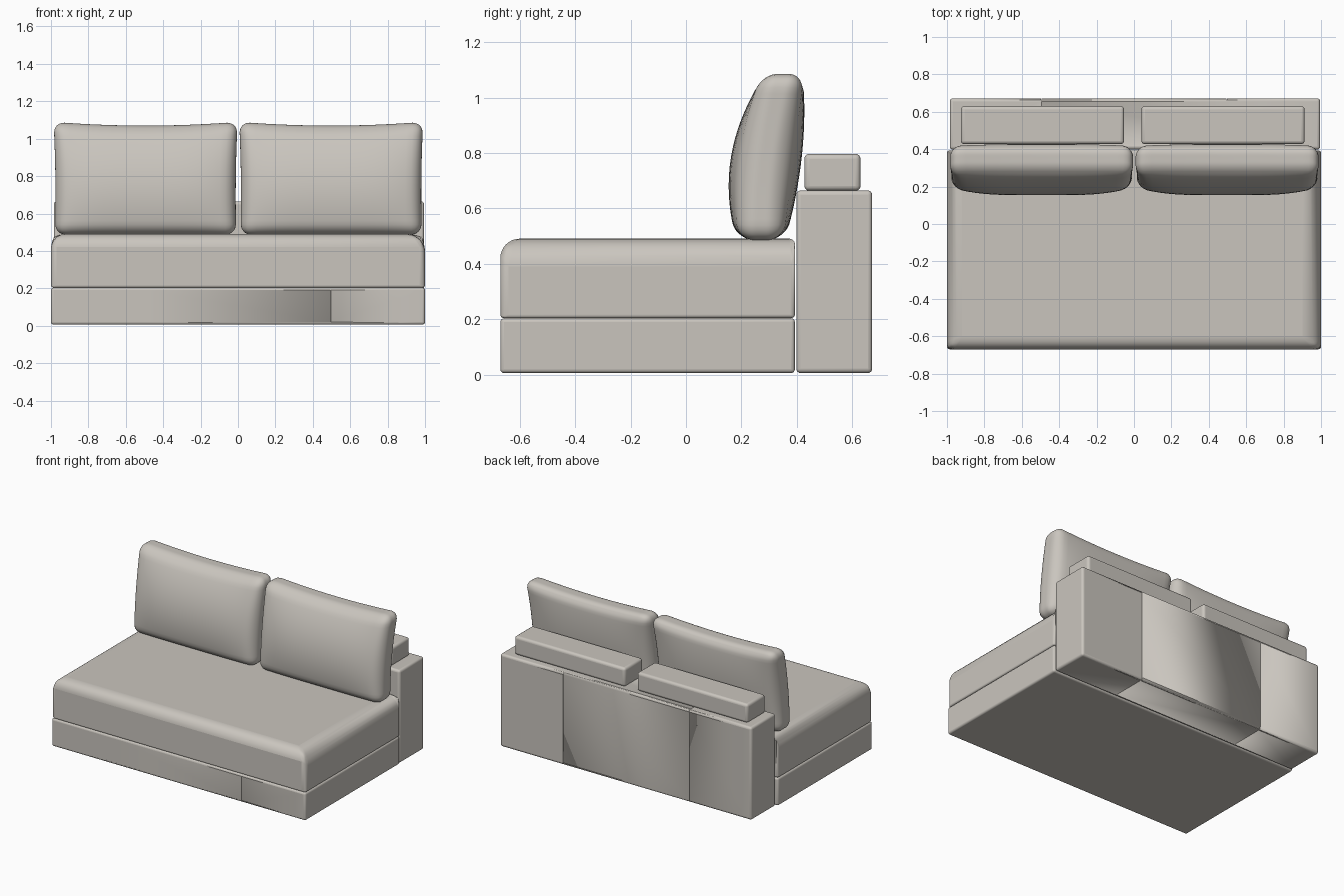
import bpy, bmesh, math
from mathutils import Vector

default = bpy.data.objects.get("Cube")
if default:
    bpy.data.objects.remove(default, do_unlink=True)

# One upholstery colour
fabric = bpy.data.materials.new("warm grey fabric")
fabric.use_nodes = True
COLOUR = (0.59, 0.56, 0.515, 1)
fabric.diffuse_color = COLOUR
fabric.node_tree.nodes["Principled BSDF"].inputs["Base Color"].default_value = COLOUR


def finish(name, bm):
    mesh = bpy.data.meshes.new(name)
    bm.to_mesh(mesh)
    bm.free()
    mesh.materials.append(fabric)
    obj = bpy.data.objects.new(name, mesh)
    bpy.context.collection.objects.link(obj)
    return obj


def smooth(obj, degrees=35):
    bpy.ops.object.select_all(action="DESELECT")
    obj.select_set(True)
    bpy.context.view_layer.objects.active = obj
    bpy.ops.object.shade_smooth_by_angle(angle=math.radians(degrees))


def block(name, low, high, radius, weight=lambda d: 1.0, segments=4):
    """Box with rounded edges; weight(d) scales the radius, d points to the edge."""
    low, high = Vector(low), Vector(high)
    centre, size = (low + high) / 2, high - low
    bm = bmesh.new()
    bmesh.ops.create_cube(bm, size=2)
    layer = bm.edges.layers.float.new("bevel_weight_edge")
    for e in bm.edges:
        e[layer] = weight((e.verts[0].co + e.verts[1].co) / 2)
    for v in bm.verts:
        v.co = Vector(c + p * s / 2 for c, p, s in zip(centre, v.co, size))
    obj = finish(name, bm)
    mod = obj.modifiers.new("rounded edges", "BEVEL")
    mod.limit_method = "WEIGHT"
    mod.width = radius
    mod.segments = segments
    smooth(obj)
    return obj


def seam(target, name, low, high):
    """Narrow groove cut where two panels meet."""
    cutter = block(name, low, high, 0.0)
    cutter.modifiers.clear()
    cutter.hide_render = True
    cutter.hide_set(True)
    mod = target.modifiers.new(name, "BOOLEAN")
    mod.operation = "DIFFERENCE"
    mod.solver = "EXACT"
    mod.object = cutter


def pillow(name, x_mid):
    """Soft leaning cushion: rounded slab, swollen in the middle, bent backwards."""
    half = Vector((0.492, 0.08, 0.302))
    r = 0.06
    bm = bmesh.new()
    bmesh.ops.create_cube(bm, size=2)
    bmesh.ops.subdivide_edges(bm, edges=bm.edges[:], cuts=25, use_grid_fill=True)
    for v in bm.verts:
        p = Vector(math.sin(c * math.pi / 2) * h for c, h in zip(v.co, half))
        core = Vector(max(r - h, min(h - r, c)) for c, h in zip(p, half))
        p = core + (p - core).normalized() * r
        u, w = p.x / half.x, p.z / half.z
        t = (w + 1) / 2
        # swell
        p.y *= 1 + 0.6 * (1 - u ** 4) * max(0, 1 - (w + 0.08) ** 2)
        # lean
        p.y += 0.27 + 0.08 * t * t
        # sagging top and pinched sides
        p.z -= 0.02 * (1 - u * u) * t ** 3
        p.x *= 1 - 0.015 * (1 - t) - 0.012 * (1 - w * w)
        v.co = p + Vector((x_mid, 0, 0.788))
    smooth(finish(name, bm), 60)


# Base and seat
base = block("base", (-1, -0.67, 0.006), (1, 0.393, 0.204), 0.014)


def seat_weight(d):
    if d.z > 0.5:
        if d.y > 0.5:
            return 0.2
        return 0.7 if d.y < -0.5 else (1.0 if d.x > 0 else 0.8)
    if d.z < -0.5:
        return 0.12
    return 0.3 if d.y < 0 else 0.15


block("seat_cushion", (-1, -0.67, 0.205), (1, 0.393, 0.491), 0.1, seat_weight, 8)

# Backrest
backrest = block("backrest", (-0.985, 0.398, 0.006), (0.995, 0.672, 0.665), 0.016)

# Panel seams on the base front and around the backrest
for side, x in (("left", 0.495), ("right", -0.495)):
    a, b = x - 0.0015, x + 0.0015
    seam(base, side + "_base_seam", (a, -0.7, 0.02), (b, -0.664, 0.19))
    seam(backrest, side + "_back_seam", (a, 0.664, -0.05), (b, 0.7, 0.7))
    seam(backrest, side + "_under_seam", (a, 0.42, -0.05), (b, 0.66, 0.012))
seam(backrest, "top_seam", (-0.4985, 0.42, 0.66), (-0.4955, 0.66, 0.7))

# Bolsters on the backrest
block("left_bolster", (0.04, 0.427, 0.664), (0.912, 0.63, 0.797), 0.018)
block("right_bolster", (-0.925, 0.427, 0.664), (-0.053, 0.63, 0.797), 0.018)

# Back cushions
pillow("left_back_cushion", 0.498)
pillow("right_back_cushion", -0.494)
